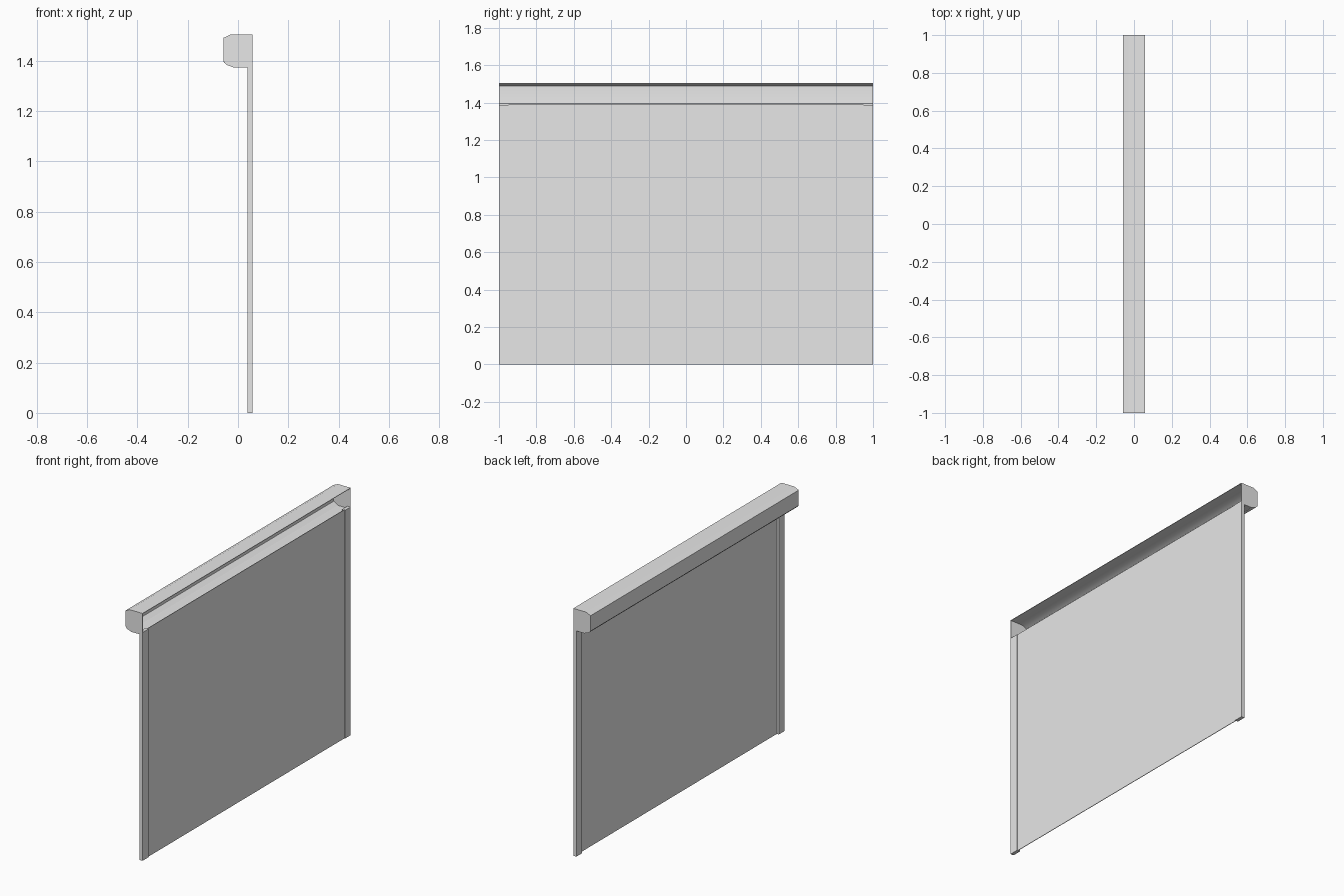
import bpy, bmesh, math

if "Cube" in bpy.data.objects:
    bpy.data.objects.remove(bpy.data.objects["Cube"])

grey = bpy.data.materials.new("light_grey")
grey.use_nodes = True
GREY = (0.8, 0.8, 0.8, 1)
grey.diffuse_color = GREY
grey.node_tree.nodes["Principled BSDF"].inputs["Base Color"].default_value = GREY

BACK, FRONT = -0.058, 0.058     # depth of the whole shutter
TOP, BASE = 1.504, 1.372        # housing height
SHEET = 0.003


def extrude_y(name, profile, y0, y1):
    """Extrude a closed x-z profile along y."""
    bm = bmesh.new()
    face = bm.faces.new([bm.verts.new((x, y0, z)) for x, z in profile])
    result = bmesh.ops.extrude_face_region(bm, geom=[face])
    moved = [v for v in result["geom"] if isinstance(v, bmesh.types.BMVert)]
    bmesh.ops.translate(bm, verts=moved, vec=(0, y1 - y0, 0))
    bmesh.ops.recalc_face_normals(bm, faces=bm.faces)
    mesh = bpy.data.meshes.new(name)
    bm.to_mesh(mesh)
    bm.free()
    obj = bpy.data.objects.new(name, mesh)
    bpy.context.collection.objects.link(obj)
    mesh.materials.append(grey)
    return obj


def box(name, x0, x1, y0, y1, z0, z1):
    return extrude_y(name, [(x0, z0), (x1, z0), (x1, z1), (x0, z1)], y0, y1)


# Chamfered outline, from the top front edge round to the bottom front edge
outline = [(FRONT, TOP), (-0.028, TOP), (BACK, 1.49), (BACK, 1.396),
           (-0.017, BASE), (0.052, BASE)]

# Open housing: chamfered outside, coved inside
cove = []
for i in range(9):
    a = math.radians(90 * i / 8)
    cove.append((-0.017 - 0.038 * math.sin(a), 1.398 - 0.022 * math.cos(a)))
inner = [(0.052, BASE + SHEET)] + cove + [
    (BACK + SHEET, 1.488), (-0.027, TOP - SHEET), (FRONT, TOP - SHEET)]
housing = extrude_y("housing", outline + inner, -1, 1)
bpy.ops.object.select_all(action="DESELECT")
housing.select_set(True)
bpy.context.view_layer.objects.active = housing
bpy.ops.object.shade_smooth_by_angle(angle=math.radians(25))

# End caps and guide rails on both ends
cap_profile = outline[:-1] + [(FRONT, BASE)]
for side, s in (("right", -1), ("left", 1)):
    extrude_y(side + "_end_cap", cap_profile, s * (1 - SHEET), s)
    box(side + "_guide_rail", 0.037, FRONT, s * 0.945, s, 0, 1.388)

# Shutter curtain between the rails
box("curtain", 0.05, 0.0535, -0.95, 0.95, 0, 1.39)
